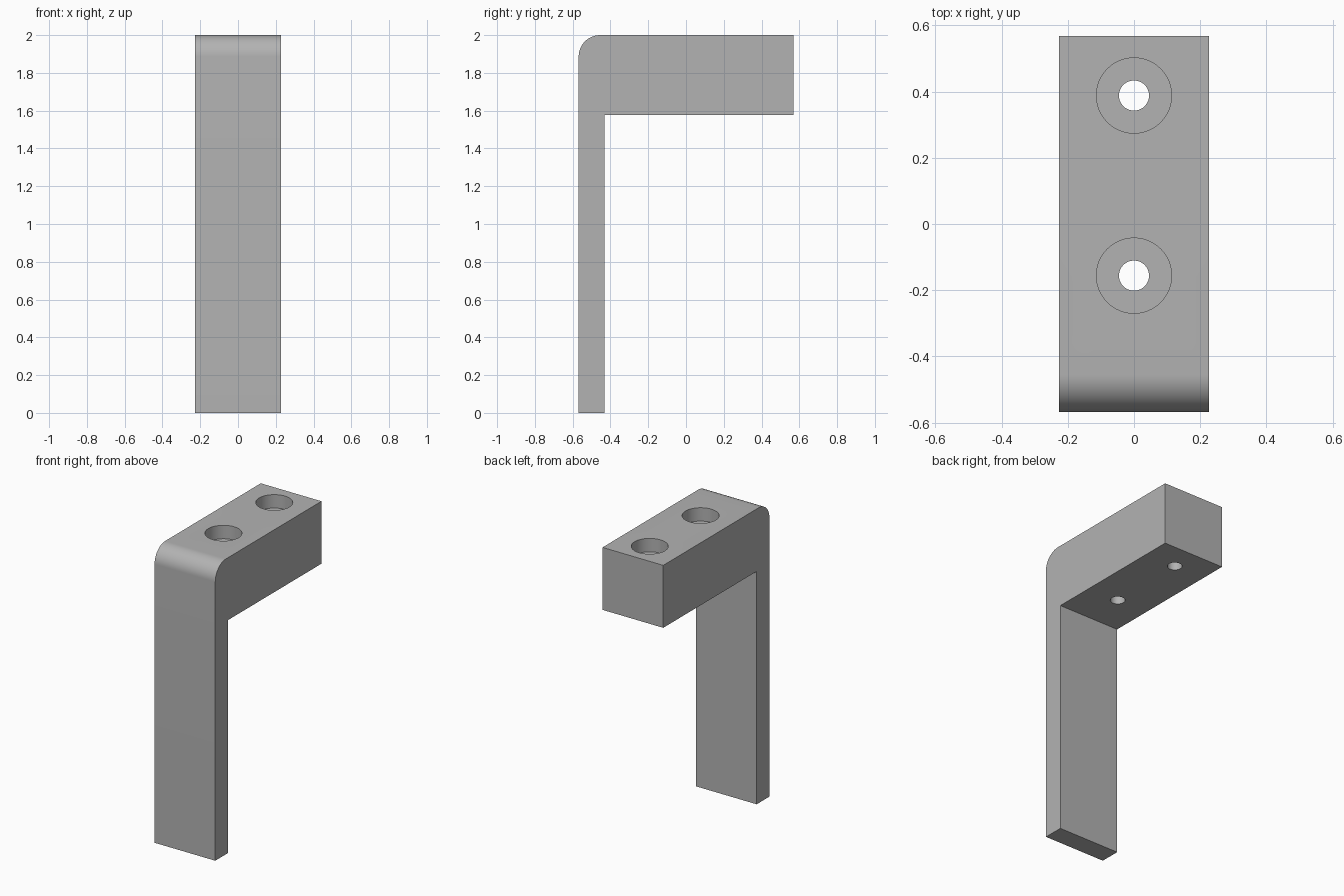
import bpy
import bmesh
import math

cube = bpy.data.objects.get("Cube")
if cube:
    bpy.data.objects.remove(cube)

UNIT = 2 / 88                      # overall height is 88 units
WIDTH, DEPTH, HEIGHT = 20 * UNIT, 50 * UNIT, 2.0
FRONT, BACK = -DEPTH / 2, DEPTH / 2
LEG = 6 * UNIT                     # leg thickness
ARM_Z = 1.577                      # underside of the arm
RADIUS = 5 * UNIT                  # rounded front top corner
BORE_DEPTH = 4 * UNIT

grey = bpy.data.materials.new("light grey")
grey.use_nodes = True
colour = (0.45, 0.45, 0.45, 1)
grey.diffuse_color = colour
grey.node_tree.nodes["Principled BSDF"].inputs["Base Color"].default_value = colour

# Side profile of the bracket, with the rounded corner as an arc
profile = [(FRONT, 0), (FRONT + LEG, 0), (FRONT + LEG, ARM_Z),
           (BACK, ARM_Z), (BACK, HEIGHT)]
steps = 16
for i in range(steps + 1):
    a = math.pi / 2 * (1 + i / steps)
    profile.append((FRONT + RADIUS + RADIUS * math.cos(a),
                    HEIGHT - RADIUS + RADIUS * math.sin(a)))

bm = bmesh.new()
face = bm.faces.new([bm.verts.new((-WIDTH / 2, y, z)) for y, z in profile])
ext = bmesh.ops.extrude_face_region(bm, geom=[face])
bmesh.ops.translate(bm, vec=(WIDTH, 0, 0),
                    verts=[v for v in ext["geom"] if isinstance(v, bmesh.types.BMVert)])
bmesh.ops.recalc_face_normals(bm, faces=bm.faces)
mesh = bpy.data.meshes.new("bracket")
bm.to_mesh(mesh)
bm.free()
mesh.materials.append(grey)
bracket = bpy.data.objects.new("bracket", mesh)
bpy.context.collection.objects.link(bracket)


def cut_hole(name, radius, y, bottom, top):
    """Subtract a vertical cylinder from the bracket."""
    bpy.ops.mesh.primitive_cylinder_add(vertices=48, radius=radius, depth=top - bottom,
                                        location=(0, y, (top + bottom) / 2))
    cutter = bpy.context.object
    cutter.name = name
    cutter.data.materials.append(grey)
    cutter.hide_render = True
    bpy.context.view_layer.objects.active = bracket
    mod = bracket.modifiers.new(name, "BOOLEAN")
    mod.operation = "DIFFERENCE"
    mod.solver = "EXACT"
    mod.object = cutter
    bpy.ops.object.modifier_apply(modifier=mod.name)
    bpy.data.objects.remove(cutter)


# Two counterbored screw holes through the arm
for label, y in (("front", -0.156), ("back", 0.388)):
    cut_hole(label + "_screw_hole", 2 * UNIT, y, ARM_Z - 0.1, HEIGHT + 0.1)
    cut_hole(label + "_counterbore", 5 * UNIT, y, HEIGHT - BORE_DEPTH, HEIGHT + 0.1)

# Smooth the curved surfaces, keep the edges sharp
bpy.ops.object.select_all(action="DESELECT")
bracket.select_set(True)
bpy.context.view_layer.objects.active = bracket
bpy.ops.object.shade_smooth_by_angle(angle=math.radians(30))
